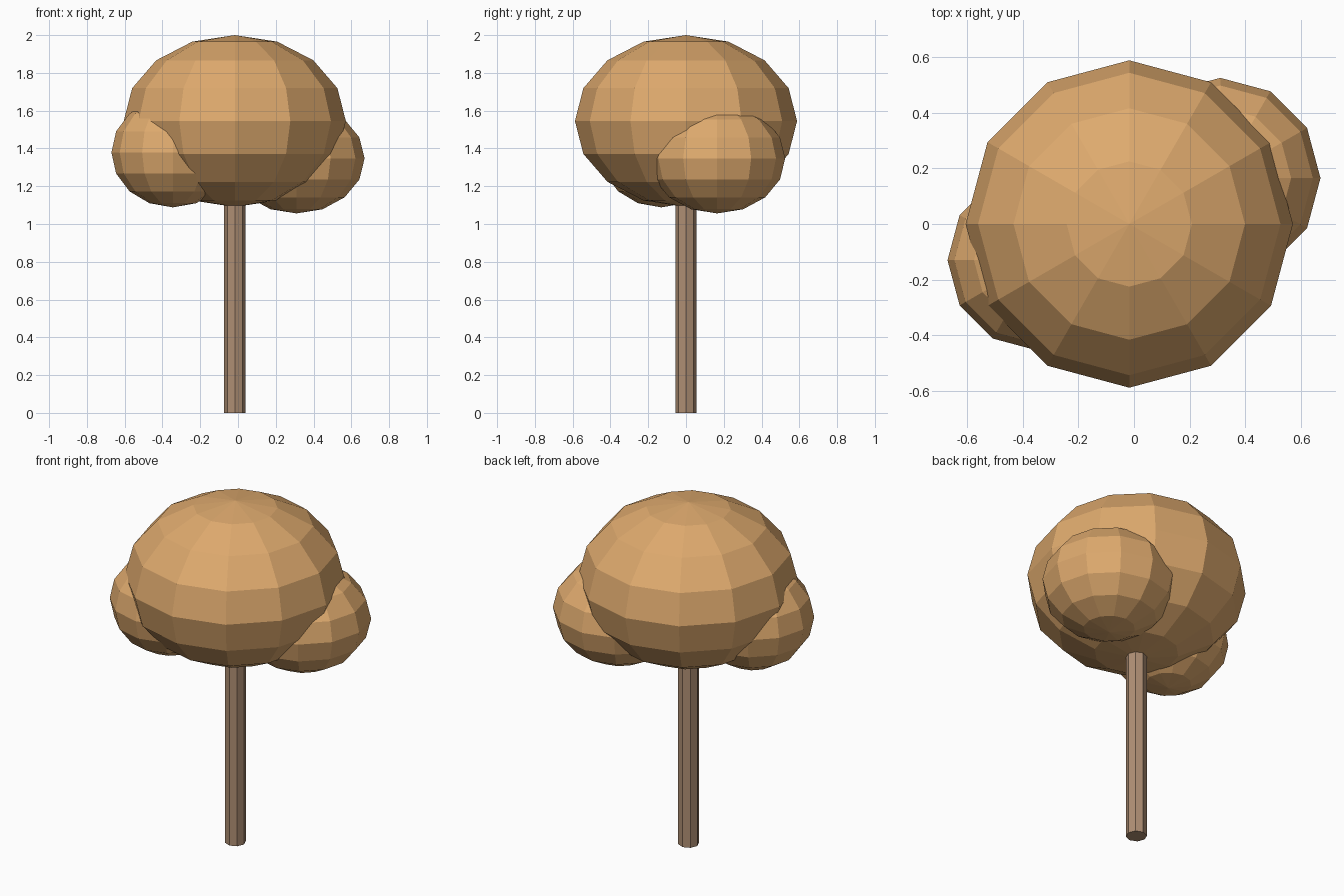
import bpy

if "Cube" in bpy.data.objects:
    bpy.data.objects.remove(bpy.data.objects["Cube"])


def material(name, rgb):
    mat = bpy.data.materials.new(name)
    mat.diffuse_color = (*rgb, 1.0)
    mat.use_nodes = True
    mat.node_tree.nodes["Principled BSDF"].inputs["Base Color"].default_value = mat.diffuse_color
    return mat


foliage = material("autumn_foliage", (0.73, 0.40, 0.155))
bark = material("brown_bark", (0.43, 0.275, 0.175))


def leaf_clump(name, centre, radius, half_height):
    """Low-poly flattened sphere, 12 segments by 8 rings."""
    bpy.ops.mesh.primitive_uv_sphere_add(segments=12, ring_count=8, radius=1.0)
    obj = bpy.context.object
    obj.name = name
    for v in obj.data.vertices:
        v.co.x = v.co.x * radius + centre[0]
        v.co.y = v.co.y * radius + centre[1]
        v.co.z = v.co.z * half_height + centre[2]
    obj.data.materials.append(foliage)
    return obj


# Crown: one large clump with a smaller one on each side
leaf_clump("main_crown", (-0.017, 0.0, 1.545), 0.588, 0.455)
leaf_clump("right_clump", (0.31, 0.165, 1.347), 0.36, 0.291)
leaf_clump("left_clump", (-0.345, -0.13, 1.379), 0.325, 0.291)

# Trunk: eight-sided straight post running up into the crown
TRUNK_HEIGHT = 1.2
bpy.ops.mesh.primitive_cylinder_add(vertices=8, radius=0.056, depth=TRUNK_HEIGHT,
                                    location=(-0.017, 0.0, TRUNK_HEIGHT / 2))
trunk = bpy.context.object
trunk.name = "trunk"
trunk.data.materials.append(bark)
